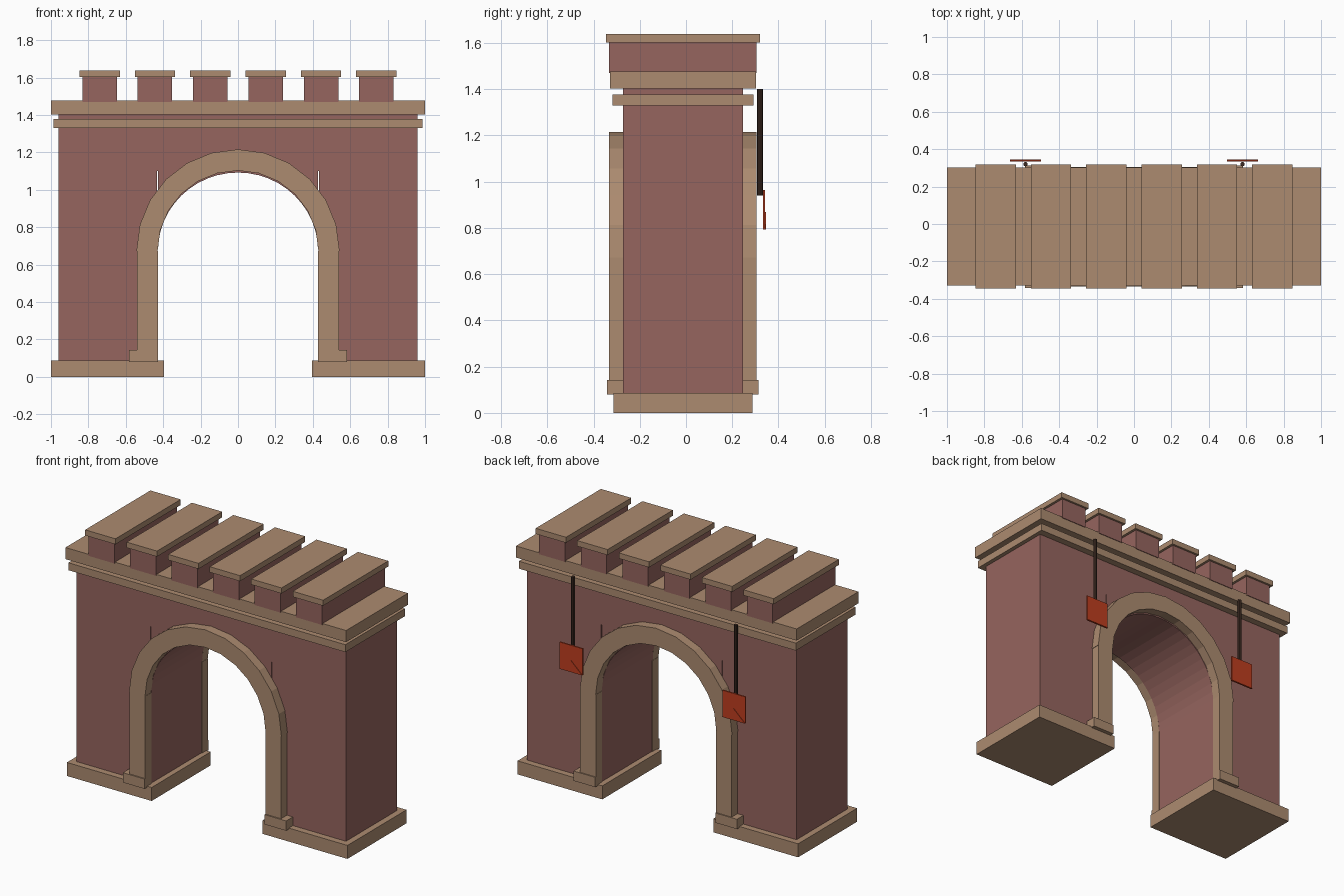
import bpy, bmesh, math
from mathutils import Vector

if "Cube" in bpy.data.objects:
    bpy.data.objects.remove(bpy.data.objects["Cube"])


def material(name, col):
    m = bpy.data.materials.new(name)
    m.diffuse_color = (*col, 1)
    m.use_nodes = True
    m.node_tree.nodes["Principled BSDF"].inputs["Base Color"].default_value = m.diffuse_color
    return m


TAN = material("tan stone", (0.413, 0.258, 0.162))
BRICK = material("red brick", (0.305, 0.130, 0.114))
RED = material("orange red banner", (0.515, 0.048, 0.014))
DARK = material("dark metal", (0.045, 0.023, 0.016))


def finish(name, bm, mat):
    bmesh.ops.recalc_face_normals(bm, faces=bm.faces)
    me = bpy.data.meshes.new(name)
    bm.to_mesh(me)
    bm.free()
    me.materials.append(mat)
    ob = bpy.data.objects.new(name, me)
    bpy.context.collection.objects.link(ob)
    return ob


def extrude(name, pts, y0, y1, mat):
    """Extrude an x-z outline from y0 to y1."""
    bm = bmesh.new()
    f = bm.faces.new([bm.verts.new((x, y0, z)) for x, z in pts])
    r = bmesh.ops.extrude_face_region(bm, geom=[f])
    vs = [v for v in r["geom"] if isinstance(v, bmesh.types.BMVert)]
    bmesh.ops.translate(bm, verts=vs, vec=(0, y1 - y0, 0))
    bmesh.ops.triangulate(bm, faces=[g for g in bm.faces if len(g.verts) > 4])
    return finish(name, bm, mat)


def box(name, x0, x1, y0, y1, z0, z1, mat):
    return extrude(name, [(x0, z0), (x1, z0), (x1, z1), (x0, z1)], y0, y1, mat)


def arc(rx, rz, n, zc=0.673):
    return [(-rx * math.cos(math.pi * i / n), zc + rz * math.sin(math.pi * i / n))
            for i in range(n + 1)]


# Upper wall with the vault cut through it
upper = [(-0.96, 1.41), (-0.96, 1.10), (-0.428, 1.10)]
outline = upper + arc(0.428, 0.419, 24) + [(-x, z) for x, z in reversed(upper)]
extrude("upper_wall", outline, -0.272, 0.246, BRICK)

# Piers, plinths, door trim and hanging banners, mirrored left and right
for s, side in ((-1, "left"), (1, "right")):
    def sbox(name, a, b, *rest):
        return box(side + "_" + name, *sorted((s * a, s * b)), *rest)

    sbox("pier", 0.432, 0.96, -0.272, 0.246, 0.05, 1.10, BRICK)
    sbox("plinth", 0.396, 1.0, -0.314, 0.287, 0, 0.087, TAN)
    for face, y0, y1, b0, b1 in (("front", -0.333, -0.27, -0.341, -0.27),
                                 ("back", 0.244, 0.306, 0.244, 0.313)):
        sbox(face + "_jamb", 0.428, 0.54, y0, y1, 0.08, 0.673, TAN)
        sbox(face + "_jamb_foot", 0.428, 0.582, b0, b1, 0.08, 0.143, TAN)

    # Rod and banner
    bm = bmesh.new()
    bmesh.ops.create_cone(bm, cap_ends=True, segments=8, radius1=0.012,
                          radius2=0.012, depth=0.46)
    bmesh.ops.translate(bm, verts=bm.verts, vec=Vector((s * 0.58, 0.32, 1.17)))
    finish(side + "_rod", bm, DARK)
    sbox("banner", 0.498, 0.662, 0.333, 0.342, 0.793, 0.964, RED)
    extrude(side + "_banner_point",
            [(s * 0.498, 0.793), (s * 0.662, 0.793), (s * 0.58, 0.868)],
            0.341, 0.345, RED)

# Arch rings on both faces
ring = arc(0.543, 0.543, 12) + arc(0.43, 0.43, 12)[::-1]
extrude("front_arch_ring", ring, -0.333, -0.27, TAN)
extrude("back_arch_ring", ring, 0.244, 0.306, TAN)

# Cornice bands
box("lower_band", -0.987, 0.987, -0.317, 0.291, 1.33, 1.378, TAN)
box("cornice", -1, 1, -0.328, 0.302, 1.402, 1.477, TAN)

# Battlements with cap stones
for i in range(6):
    x = (i - 2.5) * 0.296
    box(f"merlon_{i + 1}", x - 0.092, x + 0.092, -0.333, 0.306, 1.47, 1.605, BRICK)
    box(f"merlon_cap_{i + 1}", x - 0.108, x + 0.108, -0.345, 0.319, 1.602, 1.638, TAN)
